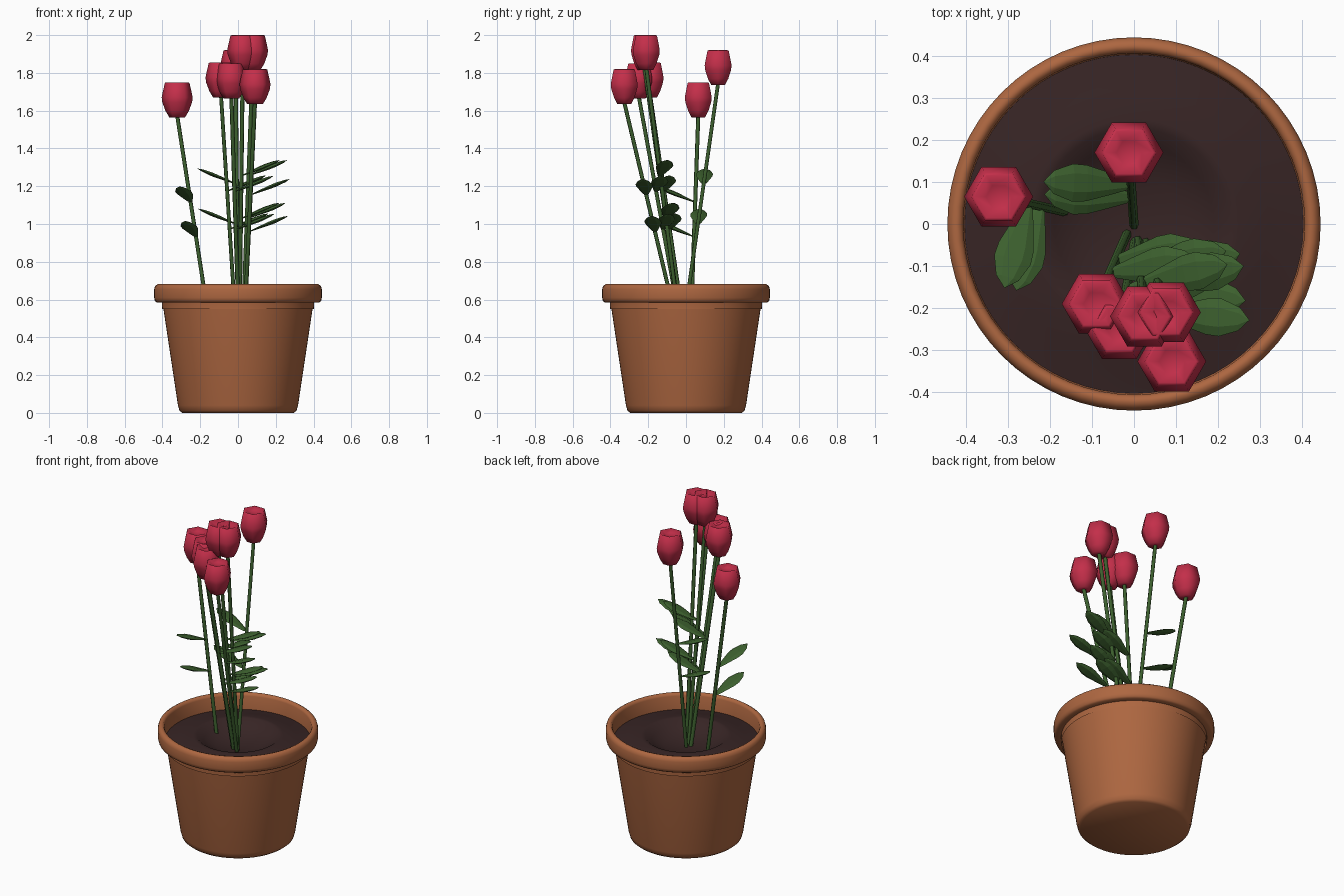
import bpy, bmesh, math
from mathutils import Vector, Matrix

if "Cube" in bpy.data.objects:
    bpy.data.objects.remove(bpy.data.objects["Cube"])


def material(name, rgb):
    m = bpy.data.materials.new(name)
    m.use_nodes = True
    m.diffuse_color = (*rgb, 1)
    bsdf = m.node_tree.nodes["Principled BSDF"]
    bsdf.inputs["Base Color"].default_value = (*rgb, 1)
    bsdf.inputs["Roughness"].default_value = 0.8
    return m


TERRACOTTA = material("terracotta", (0.42, 0.135, 0.052))
SOIL = material("dark soil", (0.038, 0.018, 0.018))
GREEN = material("leaf green", (0.045, 0.115, 0.027))
RED = material("petal red", (0.55, 0.028, 0.068))


def finish(name, bm, mat, smooth=None):
    bmesh.ops.recalc_face_normals(bm, faces=bm.faces)
    mesh = bpy.data.meshes.new(name)
    bm.to_mesh(mesh)
    bm.free()
    mesh.materials.append(mat)
    ob = bpy.data.objects.new(name, mesh)
    bpy.context.collection.objects.link(ob)
    if smooth:
        bpy.ops.object.select_all(action='DESELECT')
        bpy.context.view_layer.objects.active = ob
        ob.select_set(True)
        bpy.ops.object.shade_smooth_by_angle(angle=math.radians(smooth))


def loft(profile, sides, squash=1.0):
    """Sweep (radius, height) pairs round z into connected rings."""
    bm = bmesh.new()
    rings = []
    for r, z in profile:
        if r == 0:
            rings.append([bm.verts.new((0, 0, z))] * sides)
            continue
        turn = [math.tau * i / sides for i in range(sides)]
        rings.append([bm.verts.new((r * math.cos(a), r * math.sin(a) * squash, z))
                      for a in turn])
    for low, high in zip(rings, rings[1:]):
        for i in range(sides):
            j = (i + 1) % sides
            bm.faces.new(list(dict.fromkeys((low[i], low[j], high[j], high[i]))))
    return bm


# Pot with a thick rolled rim
finish("pot", loft([
    (0, 0), (0.295, 0), (0.31, 0.012), (0.318, 0.04), (0.4, 0.585),
    (0.43, 0.585), (0.44, 0.592), (0.444, 0.61), (0.444, 0.655),
    (0.439, 0.672), (0.425, 0.682), (0.412, 0.678), (0.406, 0.665),
    (0.402, 0.55)], 64), TERRACOTTA, 60)

# Soil: low ridge around a hollow
finish("soil", loft([
    (0.404, 0.585), (0.32, 0.6), (0.25, 0.617), (0.228, 0.616),
    (0.19, 0.585), (0.12, 0.555), (0, 0.542)], 48), SOIL, 60)


def stem(name, a, b):
    length = (b - a).length
    bm = loft([(0, 0), (0.011, 0), (0.011, length), (0, length)], 6)
    turn = (b - a).to_track_quat('Z', 'Y').to_matrix().to_4x4()
    bm.transform(Matrix.Translation(a) @ turn)
    finish(name, bm, GREEN, 65)


def leaf(name, base, heading):
    """Flattened six-sided blade, widest near the tip, rising from the stem."""
    bm = loft([(0, 0), (0.014, 0.012), (0.028, 0.06), (0.043, 0.115),
               (0.045, 0.15), (0.028, 0.198), (0, 0.225)], 6, 0.24)
    across = Vector((-math.sin(heading), math.cos(heading), 0))
    along = Vector((math.cos(heading), math.sin(heading), 0.4)).normalized()
    up = along.cross(across)
    frame = Matrix((across, up, along)).transposed().to_4x4()
    bm.transform(Matrix.Translation(base) @ frame)
    finish(name, bm, GREEN)


# Cupped bloom, from the neck up over the lip and into the bowl
PETALS = [(0, 0), (0.042, 0), (0.062, 0.034), (0.079, 0.08), (0.082, 0.105),
          (0.077, 0.13), (0.065, 0.182), (0.058, 0.185), (0.03, 0.171), (0, 0.165)]

# Each flower: foot x, y, head x, y, head top, leaf heading in degrees
FLOWERS = [
    (-0.16, 0.028, -0.322, 0.065, 1.75, -106),
    (0, -0.004, -0.012, 0.17, 1.92, 178),
    (-0.016, -0.022, -0.09, -0.19, 1.855, 8),
    (0.002, -0.04, -0.035, -0.25, 1.85, 8),
    (0.009, -0.037, 0.025, -0.22, 2.0, 12),
    (0.028, -0.042, 0.077, -0.21, 2.0, 10),
    (0.037, -0.062, 0.09, -0.327, 1.82, -5),
]

for n, (fx, fy, hx, hy, top, heading) in enumerate(FLOWERS, 1):
    foot = Vector((fx, fy, 0.53))
    neck = Vector((hx, hy, top - 0.175))
    stem(f"stem_{n}", foot, neck)
    bloom = loft(PETALS, 6)
    bloom.transform(Matrix.Translation((hx, hy, top - 0.185)))
    finish(f"flower_head_{n}", bloom, RED, 65)
    for level, share in (("upper", 0.56), ("lower", 0.385)):
        leaf(f"{level}_leaf_{n}", foot.lerp(neck, share), math.radians(heading))
